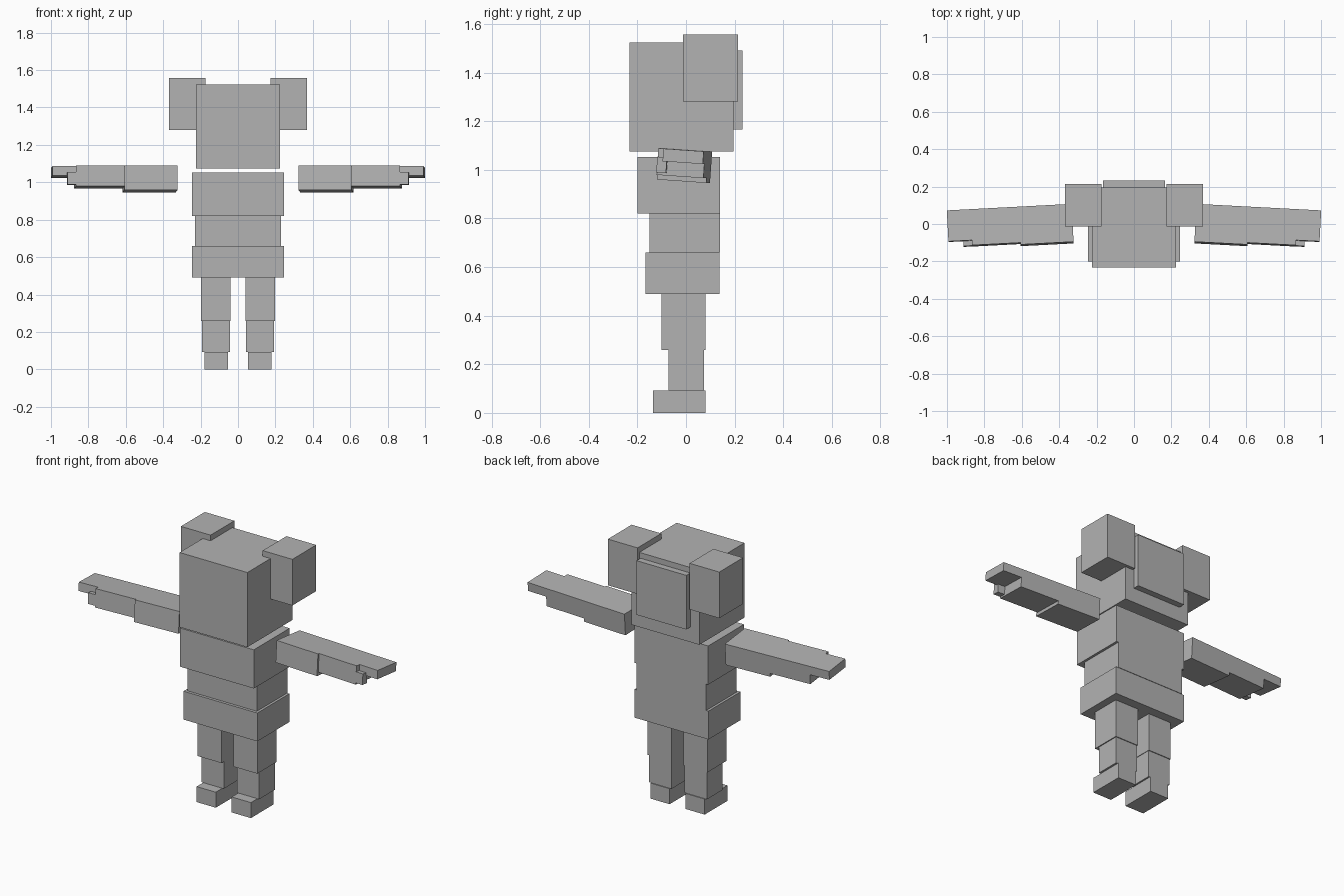
import bpy
import bmesh
from mathutils import Matrix, Vector
from math import radians

if "Cube" in bpy.data.objects:
    bpy.data.objects.remove(bpy.data.objects["Cube"])

grey = bpy.data.materials.new("plain grey")
grey.diffuse_color = (0.45, 0.45, 0.45, 1)
grey.use_nodes = True
grey.node_tree.nodes["Principled BSDF"].inputs["Base Color"].default_value = grey.diffuse_color


def box(name, x, y, z, frame=None, mirror=False):
    """Box from (min, max) ranges, optionally placed in a tilted frame and mirrored in x."""
    bm = bmesh.new()
    bmesh.ops.create_cube(bm, size=1)
    for v in bm.verts:
        v.co = Vector([r[0] if c < 0 else r[1] for r, c in zip((x, y, z), v.co)])
    if frame:
        bm.transform(frame)
    mesh = bpy.data.meshes.new(name)
    bm.to_mesh(mesh)
    bm.free()
    mesh.materials.append(grey)
    obj = bpy.data.objects.new(name, mesh)
    bpy.context.collection.objects.link(obj)
    if mirror:
        obj.modifiers.new("mirror", 'MIRROR').use_mirror_merge = False
    return obj


# Head with back plate and side buns
box("head", (-0.225, 0.225), (-0.233, 0.195), (1.075, 1.523))
box("head_back_plate", (-0.165, 0.165), (0.195, 0.233), (1.165, 1.49))
box("hair_bun", (0.173, 0.37), (-0.013, 0.213), (1.28, 1.557), mirror=True)

# Torso
box("chest", (-0.245, 0.245), (-0.2, 0.14), (0.82, 1.052))
box("waist", (-0.23, 0.23), (-0.15, 0.14), (0.66, 0.82))
box("hips", (-0.245, 0.245), (-0.167, 0.137), (0.49, 0.66))

# Legs
box("upper_leg", (0.04, 0.198), (-0.1, 0.08), (0.258, 0.49), mirror=True)
box("lower_leg", (0.043, 0.192), (-0.073, 0.075), (0.093, 0.258), mirror=True)
box("foot", (0.053, 0.18), (-0.135, 0.08), (0, 0.093), mirror=True)

# Arms: swept slightly forward and rolled back, top surface at local z = 0
arm = (Matrix.Translation((0.328, 0, 1.083))
       @ Matrix.Rotation(radians(-3), 4, 'Z')
       @ Matrix.Rotation(radians(-4), 4, 'X'))
box("upper_arm", (0, 0.285), (-0.095, 0.108), (-0.13, 0), arm, True)
box("forearm", (0.285, 0.543), (-0.085, 0.108), (-0.11, 0), arm, True)
box("hand", (0.543, 0.668), (-0.058, 0.108), (-0.052, 0), arm, True)
box("thumb", (0.543, 0.589), (-0.085, -0.045), (-0.1, -0.035), arm, True)
